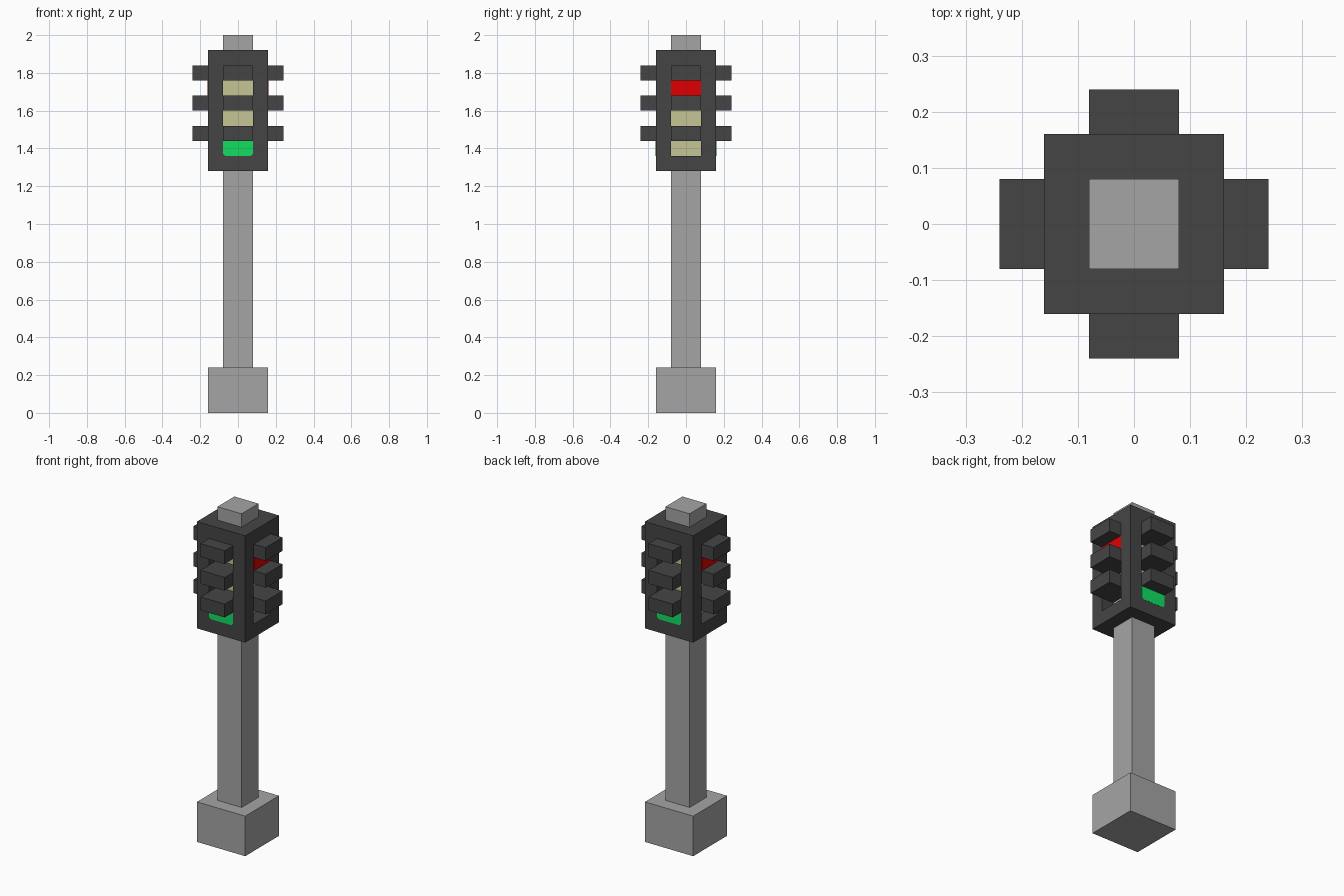
import bpy
import bmesh
from math import pi
from mathutils import Matrix, Vector

cube = bpy.data.objects.get("Cube")
if cube:
    bpy.data.objects.remove(cube, do_unlink=True)


def material(name, r, g, b):
    m = bpy.data.materials.new(name)
    m.use_nodes = True
    m.diffuse_color = (r, g, b, 1)
    m.node_tree.nodes["Principled BSDF"].inputs["Base Color"].default_value = (r, g, b, 1)
    return m


GREY = material("light grey", 0.378, 0.378, 0.378)
DARK = material("dark grey", 0.06, 0.06, 0.06)
CREAM = material("unlit cream", 0.56, 0.555, 0.3)
RED = material("lit red", 0.73, 0, 0)
GREEN = material("lit green", 0.006, 0.73, 0.12)

U = 0.08                        # block size everything is built on
LAMP_Z = [1.36, 1.52, 1.68]     # bottom of each lamp opening


def finish(name, bm, *mats):
    mesh = bpy.data.meshes.new(name)
    bm.to_mesh(mesh)
    bm.free()
    for mat in mats:
        mesh.materials.append(mat)
    bpy.context.collection.objects.link(bpy.data.objects.new(name, mesh))


def box_mesh(low, high, turn=0):
    low, high = Vector(low), Vector(high)
    bm = bmesh.new()
    bmesh.ops.create_cube(bm, size=1)
    bmesh.ops.scale(bm, vec=high - low, verts=bm.verts)
    bmesh.ops.translate(bm, vec=(low + high) / 2, verts=bm.verts)
    bmesh.ops.transform(bm, matrix=Matrix.Rotation(turn, 4, "Z"), verts=bm.verts)
    return bm


def box(name, low, high, mat, turn=0):
    finish(name, box_mesh(low, high, turn), mat)


def is_lit(centre):
    # Lit lamps: lower on front and back, upper on left and right
    row = 0 if abs(centre.y) > abs(centre.x) else 2
    return abs(centre.z - LAMP_Z[row] - U / 2) < 0.01


def housing():
    # Block sliced on the lamp outlines; unlit lamps sink back to the core
    bm = box_mesh((-2 * U, -2 * U, 1.28), (2 * U, 2 * U, 1.92))
    cuts = [((s * U, 0, 0), (1, 0, 0)) for s in (-1, 1)]
    cuts += [((0, s * U, 0), (0, 1, 0)) for s in (-1, 1)]
    cuts += [((0, 0, z + h), (0, 0, 1)) for z in LAMP_Z for h in (0, U)]
    for point, normal in cuts:
        bmesh.ops.bisect_plane(bm, geom=bm.verts[:] + bm.edges[:] + bm.faces[:],
                               plane_co=point, plane_no=normal)
    bm.normal_update()
    unlit = []
    for f in bm.faces:
        c = f.calc_center_median()
        central = min(abs(c.x), abs(c.y)) < 0.01
        in_row = any(abs(c.z - z - U / 2) < 0.01 for z in LAMP_Z)
        if central and in_row and abs(f.normal.z) < 0.1 and not is_lit(c):
            unlit.append(f)
    bmesh.ops.inset_individual(bm, faces=unlit, thickness=0, depth=-U)
    for f in unlit:
        f.material_index = 1
    finish("housing", bm, DARK, CREAM)


def lit_lamp(name, z, mat, turn, clip):
    # Thin flush plate, optionally with clipped lower corners
    outline = [(-U, z + U)]
    if clip:
        outline += [(-U, z + clip), (-U + clip, z), (U - clip, z), (U, z + clip)]
    else:
        outline += [(-U, z), (U, z)]
    outline.append((U, z + U))
    bm = bmesh.new()
    front = bm.faces.new([bm.verts.new((x, -2 * U, zz)) for x, zz in outline])
    out = bmesh.ops.extrude_face_region(bm, geom=[front])
    moved = [v for v in out["geom"] if isinstance(v, bmesh.types.BMVert)]
    bmesh.ops.translate(bm, vec=(0, -0.001, 0), verts=moved)
    bmesh.ops.recalc_face_normals(bm, faces=bm.faces)
    bmesh.ops.transform(bm, matrix=Matrix.Rotation(turn, 4, "Z"), verts=bm.verts)
    finish(name, bm, mat)


# Base, pole, housing and top cap
box("base", (-2 * U, -2 * U, 0), (2 * U, 2 * U, 0.24), GREY)
box("pole", (-U, -U, 0.24), (U, U, 1.28), GREY)
housing()
box("top_cap", (-U, -U, 1.92), (U, U, 2), GREY)

# Three visors and one lit lamp on each side
for i, side in enumerate(("front", "left", "back", "right")):
    turn = i * pi / 2
    for level, z in zip(("lower", "middle", "upper"), LAMP_Z):
        box(f"{side}_{level}_visor", (-U, -3 * U, z + U), (U, -2 * U, z + 2 * U), DARK, turn)
    if i % 2 == 0:
        lit_lamp(f"{side}_green_lamp", LAMP_Z[0], GREEN, turn, 0.012)
    else:
        lit_lamp(f"{side}_red_lamp", LAMP_Z[2], RED, turn, 0)
